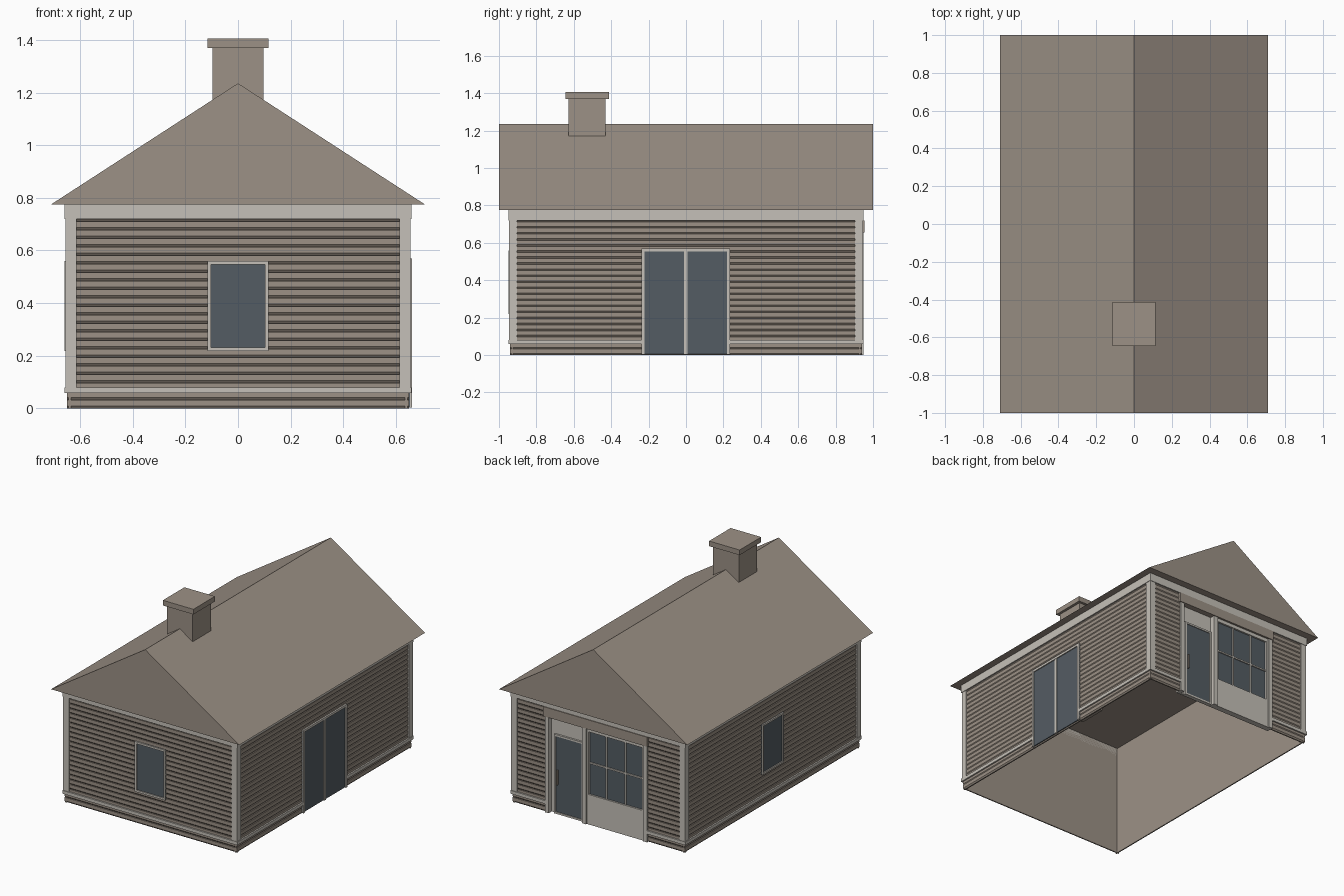
import bpy
import bmesh
from mathutils import Vector

old = bpy.data.objects.get("Cube")
if old:
    bpy.data.objects.remove(old, do_unlink=True)


def material(name, rgb):
    m = bpy.data.materials.new(name)
    m.use_nodes = True
    colour = (*rgb, 1)
    m.diffuse_color = colour
    m.node_tree.nodes["Principled BSDF"].inputs["Base Color"].default_value = colour
    return m


TAUPE = material("warm_taupe", (0.335, 0.285, 0.238))
TRIM = material("pale_trim", (0.56, 0.53, 0.48))
GLASS = material("slate_glass", (0.088, 0.107, 0.125))

# Each wall: outward normal, direction along the wall, distance from centre, half length
HX, HY, TOP = 0.65, 0.94, 0.775
WALLS = {
    "front": (Vector((0, -1, 0)), Vector((1, 0, 0)), HY, HX),
    "right": (Vector((1, 0, 0)), Vector((0, 1, 0)), HX, HY),
    "back": (Vector((0, 1, 0)), Vector((-1, 0, 0)), HY, HX),
    "left": (Vector((-1, 0, 0)), Vector((0, -1, 0)), HX, HY),
}


def make(name, bm, mat):
    bmesh.ops.recalc_face_normals(bm, faces=bm.faces)
    mesh = bpy.data.meshes.new(name)
    bm.to_mesh(mesh)
    bm.free()
    mesh.materials.append(mat)
    ob = bpy.data.objects.new(name, mesh)
    bpy.context.collection.objects.link(ob)
    return ob


def prism(name, mat, profile, offset):
    """Extrude a closed profile of 3D points along an offset."""
    bm = bmesh.new()
    face = bm.faces.new([bm.verts.new(p) for p in profile])
    ext = bmesh.ops.extrude_face_region(bm, geom=[face], use_keep_orig=True)
    verts = [v for v in ext["geom"] if isinstance(v, bmesh.types.BMVert)]
    bmesh.ops.translate(bm, verts=verts, vec=offset)
    return make(name, bm, mat)


def box(name, mat, x, y, z):
    pts = [(x[0], y[0], z[0]), (x[1], y[0], z[0]), (x[1], y[1], z[0]), (x[0], y[1], z[0])]
    return prism(name, mat, pts, Vector((0, 0, z[1] - z[0])))


def on_wall(wall, u, z, w):
    n, t, dist, _ = WALLS[wall]
    return t * u + n * (dist + w) + Vector((0, 0, z))


def plate(name, mat, wall, u, z, w):
    """Box lying on a wall: u along it, z up, w outward from the siding."""
    pts = [on_wall(wall, u[i], z[0], w[j]) for i, j in ((0, 0), (1, 0), (1, 1), (0, 1))]
    return prism(name, mat, pts, Vector((0, 0, z[1] - z[0])))


def siding(name, wall, u0, u1, rows=24, lip=0.007):
    """Horizontal boards with a slanted groove under each one."""
    step = TOP / rows
    bm = bmesh.new()
    line = []
    for r in range(rows):
        z = r * step
        line += [(z, -lip), (z + 0.009, 0), (z + step, 0)]
    line.append((TOP, -lip))
    cols = [[bm.verts.new(on_wall(wall, u, z, w)) for z, w in line] for u in (u0, u1)]
    for i in range(len(line) - 1):
        bm.faces.new((cols[0][i], cols[1][i], cols[1][i + 1], cols[0][i + 1]))
    ob = make(name, bm, TAUPE)
    # Plain wall behind the boards
    plate(name + "_backing", TAUPE, wall, (u0, u1), (0, TOP), (-0.015, -lip))
    return ob


def frame(name, wall, u, z, bar, w, sill=True):
    plate(name + "_side_a", TRIM, wall, (u[0], u[0] + bar), z, w)
    plate(name + "_side_b", TRIM, wall, (u[1] - bar, u[1]), z, w)
    plate(name + "_head", TRIM, wall, (u[0], u[1]), (z[1] - bar, z[1]), w)
    if sill:
        plate(name + "_sill", TRIM, wall, (u[0], u[1]), (z[0], z[0] + bar), w)


# Storefront opening and door opening, measured along their walls
SHOP = (-0.40, 0.37)
DOORS = (-0.238, 0.234)

# Siding and trim on all four walls
for wall, (_, _, _, half) in WALLS.items():
    gap = {"back": SHOP, "right": DOORS}.get(wall)
    if wall == "back":
        siding("back_siding_a", wall, -half, SHOP[0])
        siding("back_siding_b", wall, SHOP[1], half)
    else:
        siding(wall + "_siding", wall, -half, half)
    plate(wall + "_frieze", TRIM, wall, (-half - 0.009, half + 0.009), (0.72, TOP), (-0.015, 0.009))
    for side in (-1, 1):
        u = sorted((side * (half + 0.006), side * (half - 0.036)))
        plate(wall + "_corner_board", TRIM, wall, u, (0.08, 0.72), (-0.01, 0.006))
    ends = [(-half - 0.01, half + 0.01)]
    if gap:
        ends = [(-half - 0.01, gap[0]), (gap[1], half + 0.01)]
    for u in ends:
        plate(wall + "_base_trim", TRIM, wall, u, (0.058, 0.08), (-0.01, 0.01))

# Single windows on the front and left walls
for wall in ("front", "left"):
    u, z = (-0.115, 0.115), (0.218, 0.56)
    plate(wall + "_window_glass", GLASS, wall, u, z, (-0.005, 0.003))
    frame(wall + "_window_frame", wall, u, z, 0.013, (-0.005, 0.01))

# Double doors on the right wall
plate("double_door_glass", GLASS, "right", DOORS, (0.006, 0.565), (-0.005, 0.004))
frame("double_door_frame", "right", DOORS, (0.004, 0.57), 0.016, (-0.005, 0.011), sill=False)
plate("double_door_mullion", TRIM, "right", (-0.012, 0.008), (0.004, 0.56), (-0.005, 0.009))

# Storefront: back panel, posts and cornice
plate("shop_backing", TRIM, "back", SHOP, (0, TOP), (-0.04, -0.025))
plate("shop_cornice", TAUPE, "back", (-0.41, 0.375), (0.655, 0.72), (-0.025, 0.014))
for u in ((-0.40, -0.372), (-0.122, -0.09), (0.34, 0.37)):
    plate("shop_post", TRIM, "back", u, (0, 0.655), (-0.025, 0.008))

# Shop door, set back between the posts
plate("shop_door_glass", GLASS, "back", (-0.336, -0.138), (0.01, 0.53), (-0.025, -0.018))
frame("shop_door_frame", "back", (-0.346, -0.128), (0, 0.54), 0.012, (-0.025, -0.012))
plate("shop_door_handle", TAUPE, "back", (-0.325, -0.317), (0.2, 0.3), (-0.02, -0.004))

# Shop window with three by two panes above a solid panel
WIN_U, WIN_Z = (-0.09, 0.34), (0.19, 0.645)
plate("shop_window_panel", TRIM, "back", WIN_U, (0, WIN_Z[0]), (-0.025, 0.0))
plate("shop_window_head", TRIM, "back", WIN_U, (WIN_Z[1], 0.72), (-0.025, 0.0))
plate("shop_window_glass", GLASS, "back", WIN_U, WIN_Z, (-0.025, -0.012))
frame("shop_window_frame", "back", WIN_U, WIN_Z, 0.014, (-0.02, 0.0))
for i in (1, 2):
    u = WIN_U[0] + (WIN_U[1] - WIN_U[0]) * i / 3
    plate("shop_window_bar", TRIM, "back", (u - 0.005, u + 0.005), WIN_Z, (-0.02, -0.004))
plate("shop_window_rail", TRIM, "back", WIN_U, (0.413, 0.423), (-0.02, -0.004))

# Solid gable roof
prism("gable_roof", TAUPE,
      [(-0.71, -1, TOP), (0.71, -1, TOP), (0, -1, 1.235)], Vector((0, 2, 0)))

# Chimney through the ridge, with a flat cap
box("chimney", TAUPE, (-0.097, 0.097), (-0.627, -0.43), (0.64, 1.38))
box("chimney_cap", TAUPE, (-0.115, 0.115), (-0.645, -0.413), (1.37, 1.405))
